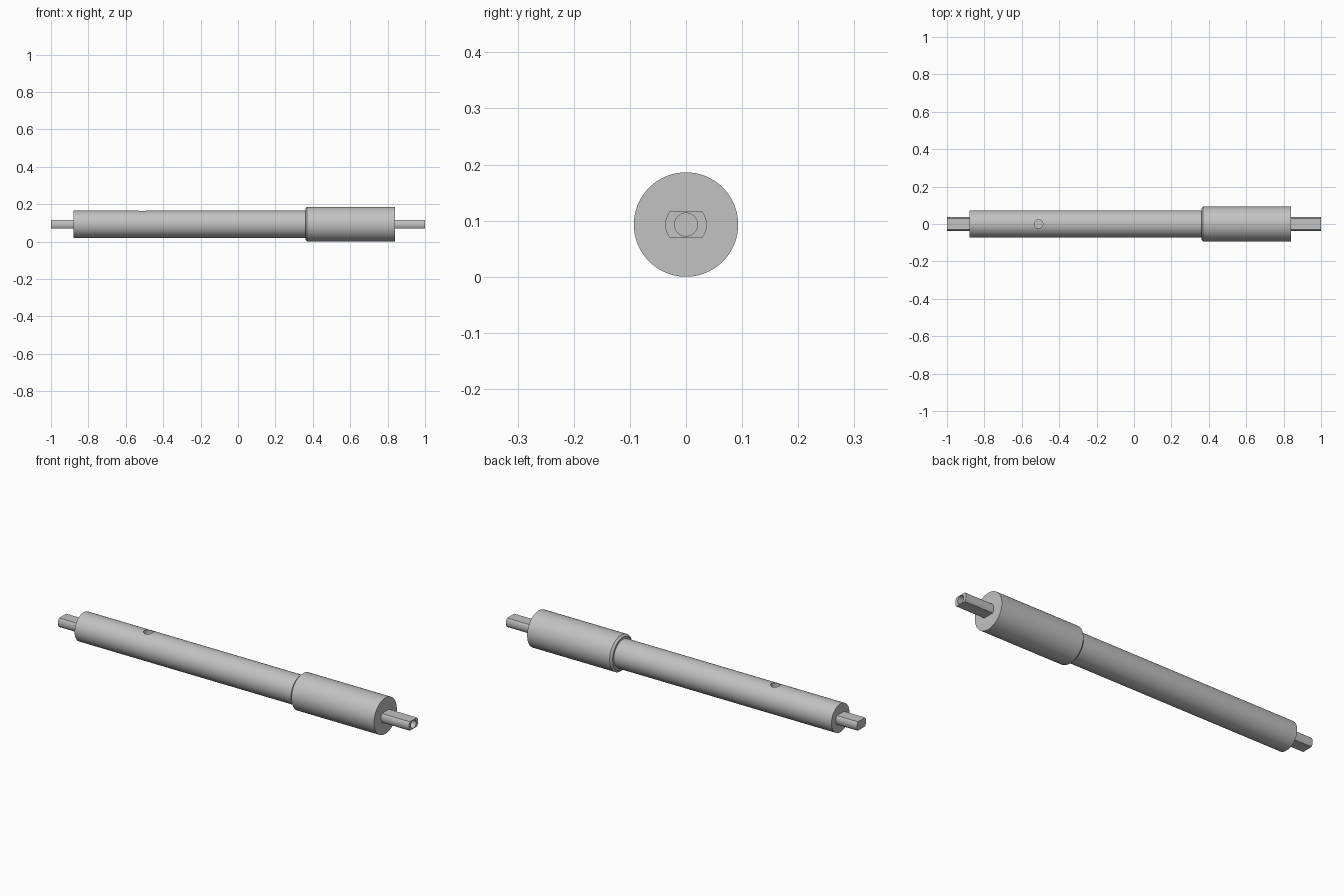
import bpy
import bmesh
from math import asin, cos, pi, sin
from mathutils import Matrix

if "Cube" in bpy.data.objects:
    bpy.data.objects.remove(bpy.data.objects["Cube"])

AXIS = 0.093          # height of the centre line, also the sleeve radius
SIDES = 96

steel = bpy.data.materials.new("grey_steel")
steel.use_nodes = True
steel.diffuse_color = (0.54, 0.54, 0.54, 1)
steel.node_tree.nodes["Principled BSDF"].inputs["Base Color"].default_value = (0.54, 0.54, 0.54, 1)


def finish(name, bm):
    bmesh.ops.recalc_face_normals(bm, faces=bm.faces)
    mesh = bpy.data.meshes.new(name)
    bm.to_mesh(mesh)
    bm.free()
    obj = bpy.data.objects.new(name, mesh)
    bpy.context.collection.objects.link(obj)
    mesh.materials.append(steel)
    return obj


def loft(name, sections):
    """Skin closed (y, z) outlines placed along the centre line and cap the ends."""
    bm = bmesh.new()
    rings = [[bm.verts.new((x, y, AXIS + z)) for y, z in outline] for x, outline in sections]
    for a, b in zip(rings, rings[1:]):
        for i in range(len(a)):
            j = (i + 1) % len(a)
            bm.faces.new((a[i], a[j], b[j], b[i]))
    bm.faces.new(rings[0])
    bm.faces.new(rings[-1])
    return finish(name, bm)


def circle(r, sides=SIDES):
    return [(r * cos(2 * pi * i / sides), r * sin(2 * pi * i / sides)) for i in range(sides)]


def flatted_circle(r, half_height, steps=12):
    """Round bar with a flat milled on its top and bottom."""
    limit = asin(half_height / r)
    arc = [-limit + 2 * limit * i / steps for i in range(steps + 1)]
    return [(r * cos(t + s), r * sin(t + s)) for s in (0, pi) for t in arc]


def drill(target, cutter):
    mod = target.modifiers.new("drilled_hole", "BOOLEAN")
    mod.operation = "DIFFERENCE"
    mod.solver = "EXACT"
    mod.object = cutter
    cutter.hide_render = True
    bpy.context.view_layer.objects.active = target
    bpy.ops.object.modifier_apply(modifier=mod.name)
    bpy.data.objects.remove(cutter)


# Long shaft and the thicker sleeve with its chamfered inner end
shaft = loft("shaft", [(-0.88, circle(0.073)), (0.37, circle(0.073))])
sleeve = loft("sleeve", [(0.36, circle(0.083)), (0.37, circle(AXIS)), (0.84, circle(AXIS))])

# Flatted drive tangs at both ends
tang = flatted_circle(0.037, 0.023)
left_tang = loft("left_tang", [(0.83, tang), (1.0, tang)])
right_tang = loft("right_tang", [(-1.0, tang), (-0.87, tang)])

# Blind centre hole in the end of the left tang
drill(left_tang, loft("centre_cutter", [(0.96, circle(0.0205, 48)), (1.01, circle(0.0205, 48))]))

# Blind cross hole in the top of the shaft
bm = bmesh.new()
bmesh.ops.create_cone(bm, cap_ends=True, segments=48, radius1=0.023, radius2=0.023, depth=0.1,
                      matrix=Matrix.Translation((-0.51, 0, AXIS + 0.075)))
drill(shaft, finish("cross_cutter", bm))

# Smooth round walls, crisp edges
for obj in (shaft, sleeve, left_tang, right_tang):
    bpy.ops.object.select_all(action="DESELECT")
    obj.select_set(True)
    bpy.context.view_layer.objects.active = obj
    bpy.ops.object.shade_smooth_by_angle(angle=pi / 6)
